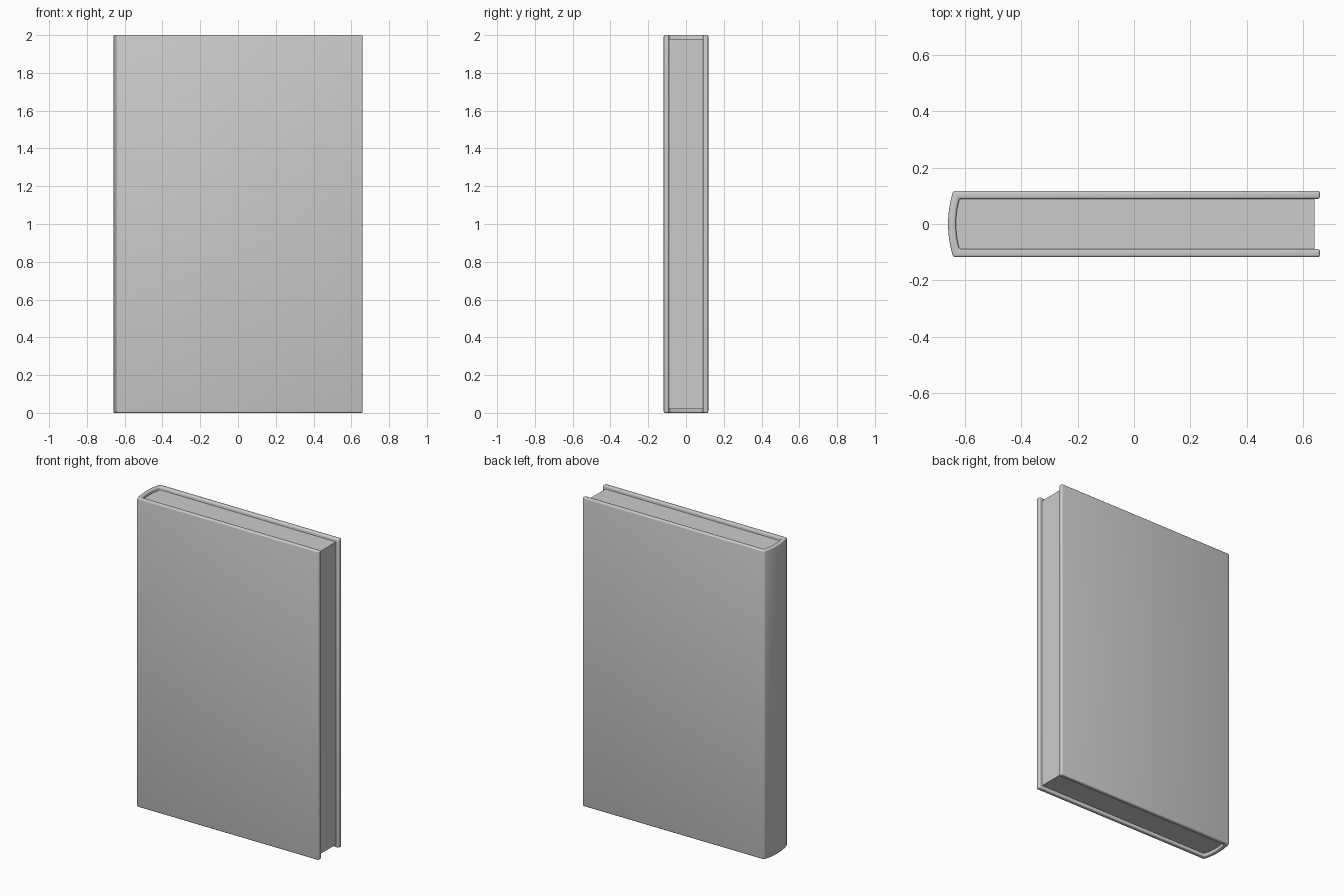
import bpy, bmesh, math

if "Cube" in bpy.data.objects:
    bpy.data.objects.remove(bpy.data.objects["Cube"])


def arc(half_y, x_mid, x_end, n=12):
    """Shallow spine curve running from +half_y to -half_y."""
    ts = [1 - 2 * i / n for i in range(n + 1)]
    return [(x_mid + (x_end - x_mid) * t * t, half_y * t) for t in ts]


def extrude_profile(name, pts, z0, z1):
    bm = bmesh.new()
    face = bm.faces.new([bm.verts.new((x, y, z0)) for x, y in pts])
    ext = bmesh.ops.extrude_face_region(bm, geom=[face])
    top = [v for v in ext["geom"] if isinstance(v, bmesh.types.BMVert)]
    bmesh.ops.translate(bm, verts=top, vec=(0, 0, z1 - z0))
    bmesh.ops.recalc_face_normals(bm, faces=bm.faces)
    me = bpy.data.meshes.new(name)
    bm.to_mesh(me)
    bm.free()
    ob = bpy.data.objects.new(name, me)
    bpy.context.collection.objects.link(ob)
    return ob


def smooth(ob, angle):
    bpy.ops.object.select_all(action='DESELECT')
    ob.select_set(True)
    bpy.context.view_layer.objects.active = ob
    bpy.ops.object.shade_smooth_by_angle(angle=math.radians(angle))


HALF, INNER, EDGE = 0.118, 0.089, 0.66

# Cover: two boards joined by a rounded spine, one U-shaped profile
outer = arc(HALF, -EDGE, -0.642)
inner = arc(INNER, -0.632, -0.62)
profile = ([(EDGE, HALF)] + outer + [(EDGE, -HALF), (EDGE, -INNER)]
           + inner[::-1] + [(EDGE, INNER)])
cover = extrude_profile("cover", profile, 0, 2)
bevel = cover.modifiers.new("rounded_edges", 'BEVEL')
bevel.width = 0.008
bevel.segments = 3
bevel.limit_method = 'ANGLE'
bevel.angle_limit = math.radians(35)
bpy.context.view_layer.objects.active = cover
bpy.ops.object.modifier_apply(modifier=bevel.name)
smooth(cover, 40)

# Page block: slightly inset, with its back following the spine
page_y = INNER + 0.001
pages = extrude_profile(
    "pages", [(0.64, page_y)] + arc(page_y, -0.633, -0.621) + [(0.64, -page_y)],
    0.02, 1.98)
smooth(pages, 30)
